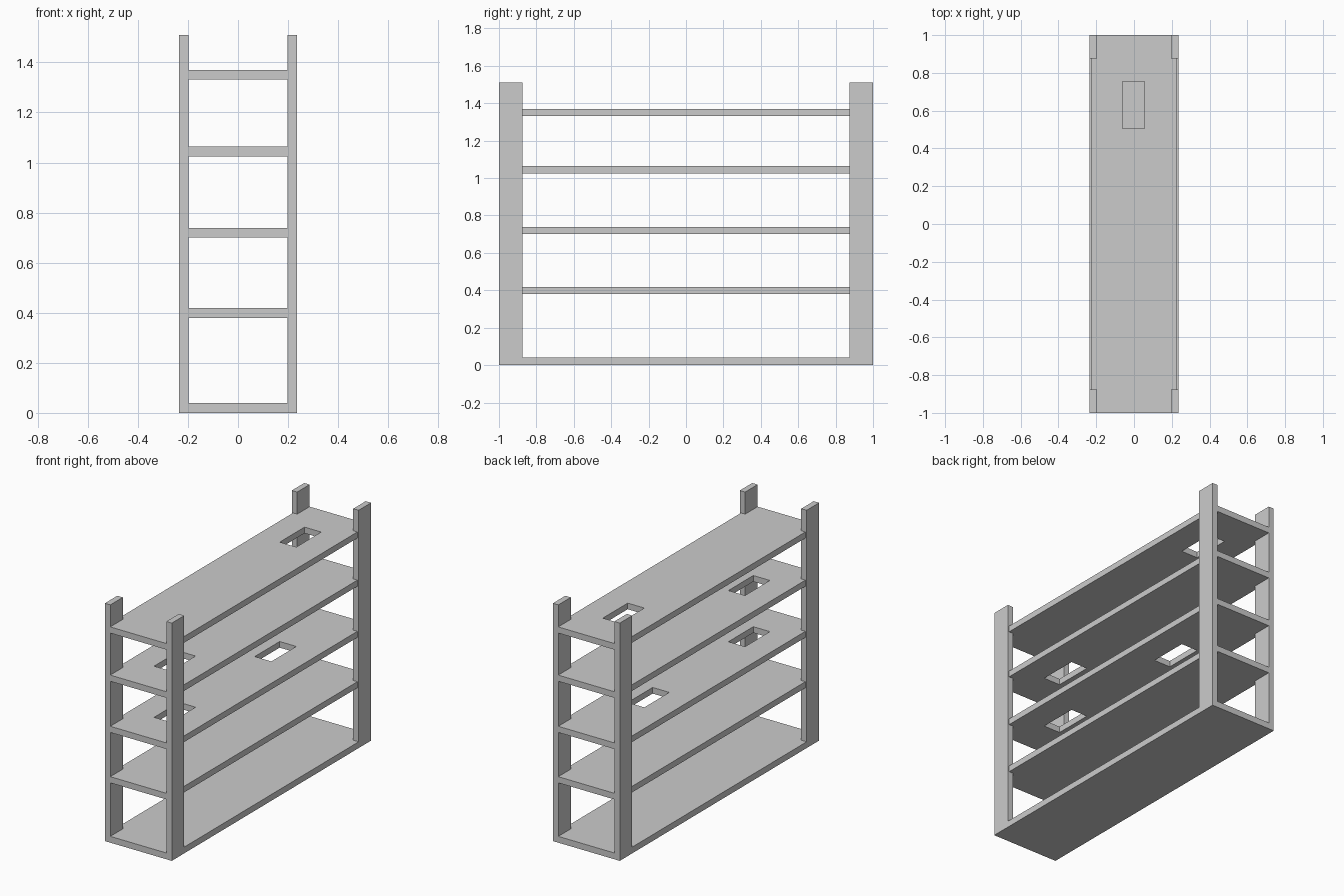
import bpy, bmesh

if "Cube" in bpy.data.objects:
    bpy.data.objects.remove(bpy.data.objects["Cube"])

HALF_W, HALF_L = 0.235, 1.0      # outer half width and length
POST_X, POST_Y = 0.197, 0.875    # inner faces of the corner posts
SHELF_W = 0.226                  # shelf half width, slightly inset from posts
THICK = 0.039


def box(name, lo, hi):
    bm = bmesh.new()
    bmesh.ops.create_cube(bm, size=1)
    for v in bm.verts:
        v.co = [(a + b) / 2 + c * (b - a) for a, b, c in zip(lo, hi, v.co)]
    me = bpy.data.meshes.new(name)
    bm.to_mesh(me)
    bm.free()
    ob = bpy.data.objects.new(name, me)
    bpy.context.collection.objects.link(ob)
    return ob


def shelf(name, z, holes):
    """Board notched around the posts, with rectangular cut-outs (y ranges)."""
    hx = (-0.061, 0.056)
    xs = [-SHELF_W, -POST_X, *hx, POST_X, SHELF_W]
    ys = sorted([-HALF_L, -POST_Y, POST_Y, HALF_L] + [y for h in holes for y in h])
    bm = bmesh.new()
    for x0, x1 in zip(xs, xs[1:]):
        for y0, y1 in zip(ys, ys[1:]):
            cx, cy = (x0 + x1) / 2, (y0 + y1) / 2
            notch = abs(cx) > POST_X and abs(cy) > POST_Y
            hole = hx[0] < cx < hx[1] and any(a < cy < b for a, b in holes)
            if not (notch or hole):
                bm.faces.new([bm.verts.new((x, y, z)) for x, y in
                              ((x0, y0), (x1, y0), (x1, y1), (x0, y1))])
    bmesh.ops.remove_doubles(bm, verts=bm.verts, dist=1e-4)
    me = bpy.data.meshes.new(name)
    bm.to_mesh(me)
    bm.free()
    ob = bpy.data.objects.new(name, me)
    bpy.context.collection.objects.link(ob)
    mod = ob.modifiers.new("thickness", 'SOLIDIFY')
    mod.thickness = THICK
    mod.offset = 1
    return ob


# Base board
box("base_board", (-HALF_W, -HALF_L, 0), (HALF_W, HALF_L, 0.04))

# Corner posts
for sx, side in ((-1, "left"), (1, "right")):
    for sy, end in ((-1, "front"), (1, "back")):
        x, y = sorted((sx * POST_X, sx * HALF_W)), sorted((sy * POST_Y, sy * HALF_L))
        box(f"{end}_{side}_post", (x[0], y[0], 0.04), (x[1], y[1], 1.51))

# Shelves, bottom to top
front, middle, back = (-0.755, -0.505), (0.255, 0.505), (0.505, 0.755)
shelf("lower_shelf", 0.38, [])
shelf("middle_shelf", 0.70, [front, middle])
shelf("upper_shelf", 1.025, [front])
shelf("top_shelf", 1.331, [back])
